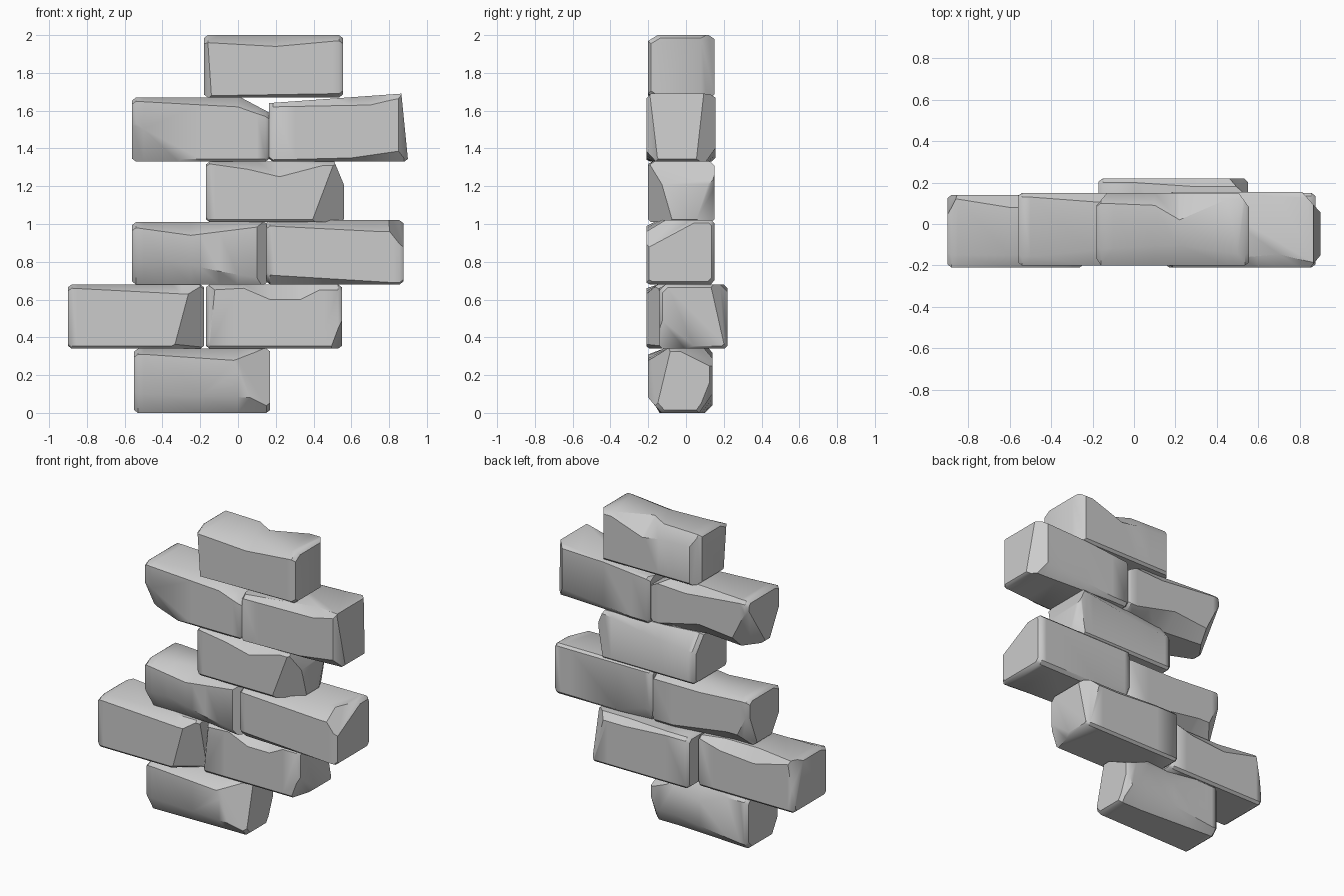
import bpy, bmesh, math
from mathutils import Vector

cube = bpy.data.objects.get("Cube")
if cube:
    bpy.data.objects.remove(cube, do_unlink=True)

# Single stone colour
stone = bpy.data.materials.new("grey_stone")
stone.use_nodes = True
GREY = (0.6, 0.6, 0.6, 1)
stone.diffuse_color = GREY
stone.node_tree.nodes["Principled BSDF"].inputs["Base Color"].default_value = GREY

DEFAULT = [(0, .015, .015)]


def wear_at(points, x):
    """Depth and height of the worn edge at x, interpolated between points."""
    if x <= points[0][0]:
        return points[0][1:]
    for (xa, ya, za), (xb, yb, zb) in zip(points, points[1:]):
        if x <= xb:
            t = (x - xa) / (xb - xa)
            return ya + (yb - ya) * t, za + (zb - za) * t
    return points[-1][1:]


def brick(name, x, z, y=(-.2, .15), ft=DEFAULT, fb=DEFAULT, bt=DEFAULT, bb=DEFAULT, chips=()):
    """Loft a chamfered section along x, then slice chips off the corners.
    ft, fb, bt, bb: wear of front/back, top/bottom edges as (x, depth, height).
    chips: (sign, distance) pairs for x, y, z; sign zero runs along that axis."""
    bm = bmesh.new()
    (x0, x1), (y0, y1), (z0, z1) = x, y, z
    stations = {x0, x0 + .02, x1 - .02, x1}
    for edge in (ft, fb, bt, bb):
        stations |= {p[0] for p in edge if x0 + .04 < p[0] < x1 - .04}
    rings = []
    for s in sorted(stations):
        i = .015 if s in (x0, x1) else 0      # rounded ends
        a, b, c, d = (wear_at(e, s) for e in (fb, bb, bt, ft))
        ya, yb, za, zb = y0 + i, y1 - i, z0 + i, z1 - i
        section = [(ya, za + a[1]), (ya + a[0], za), (yb - b[0], za), (yb, za + b[1]),
                   (yb, zb - c[1]), (yb - c[0], zb), (ya + d[0], zb), (ya, zb - d[1])]
        rings.append([bm.verts.new((s, p, q)) for p, q in section])
    for r, q in zip(rings, rings[1:]):
        for k in range(8):
            n = (k + 1) % 8
            bm.faces.new((r[k], r[n], q[n], q[k]))
    bm.faces.new(rings[0])
    bm.faces.new(rings[-1])

    # Corner chips
    for chip in chips:
        corner = Vector([b[1] if s > 0 else b[0] for b, (s, _) in zip((x, y, z), chip)])
        normal = Vector([s / d if s else 0 for s, d in chip])
        axis = next(k for k in range(3) if chip[k][0])
        corner[axis] -= chip[axis][0] * chip[axis][1]
        bmesh.ops.bisect_plane(bm, geom=bm.verts[:] + bm.edges[:] + bm.faces[:],
                               plane_co=corner, plane_no=normal, clear_outer=True)
        bmesh.ops.holes_fill(bm, edges=[e for e in bm.edges if e.is_boundary], sides=0)
    bmesh.ops.recalc_face_normals(bm, faces=bm.faces[:])

    mesh = bpy.data.meshes.new(name)
    bm.to_mesh(mesh)
    bm.free()
    mesh.materials.append(stone)
    ob = bpy.data.objects.new(name, mesh)
    bpy.context.collection.objects.link(ob)
    bpy.ops.object.select_all(action='DESELECT')
    ob.select_set(True)
    bpy.context.view_layer.objects.active = ob
    bpy.ops.object.shade_smooth_by_angle(angle=math.radians(38))


FLAT = (0, 1)       # chip runs along this axis
# Bottom course
brick("bottom_brick", (-.55, .17), (0, .34), (-.2, .14),
      ft=[(-.5, .08, .03), (.1, .1, .07)],
      fb=[(-.53, .06, .1), (.1, .07, .08)],
      bt=[(-.4, .02, .02), (-.2, .06, .1), (.1, .03, .04)],
      bb=[(-.5, .04, .04), (0, .07, .1)],
      chips=[((1, .22), (-1, .12), (1, .5)), ((1, .25), (1, .2), (1, .1)),
             ((1, .08), (1, .08), (-1, .2))])

# Second course
brick("second_course_right_brick", (-.9, -.18), (.34, .68), (-.21, .14),
      ft=[(-.88, .06, .02), (-.3, .06, .05)],
      bt=[(-.85, .02, .02), (-.6, .06, .08), (-.35, .06, .06), (-.2, .02, .02)],
      chips=[((1, .16), (-1, .14), (-1, .6)), ((-1, .05), (1, .1), (1, .3)),
             ((1, .2), (-1, .15), (-1, .1))])
brick("second_course_left_brick", (-.17, .55), (.34, .68), (-.14, .22),
      ft=[(-.15, .06, .03), (.03, .03, .02), (.17, .09, .08), (.33, .09, .08), (.43, .03, .03)],
      bt=[(0, .02, .02), (.3, .04, .04)],
      chips=[((-1, .05), (-1, .07), (1, .5)), ((1, .06), (-1, .2), (-1, .16)),
             ((1, .1), (1, .09), (1, .4))])

# Third course
brick("third_course_right_brick", (-.56, .16), (.68, 1.01), (-.2, .14),
      ft=[(-.54, .06, .03), (-.25, .1, .07), (.15, .03, .02)],
      fb=[(-.55, .08, .12), (-.38, .08, .13), (-.1, .06, .07), (.12, .02, .03)],
      bt=[(-.5, .03, .02), (-.2, .06, .04)],
      bb=[(-.4, .08, .08), (0, .02, .02)],
      chips=[((1, .06), (-1, .06), FLAT), ((-1, .12), (1, .1), (-1, .25))])
brick("third_course_left_brick", (.15, .875), (.68, 1.02), (-.21, .15),
      ft=[(.16, .06, .03), (.75, .1, .06)],
      fb=[(.16, .05, .05), (.82, .02, .01)],
      bb=[(.2, .04, .08), (.4, .02, .02)],
      chips=[((1, .12), (-1, .28), (1, .15))])

# Fourth course
brick("fourth_course_brick", (-.17, .56), (1.01, 1.33), (-.2, .15),
      ft=[(-.16, .02, .01), (.05, .06, .04), (.22, .1, .08), (.45, .03, .02)],
      bt=[(-.12, .08, .1), (.1, .05, .08), (.5, .02, .02)],
      chips=[((1, .17), (-1, .13), (-1, .45)), ((1, .05), FLAT, (1, .12)),
             ((1, .05), (1, .1), (-1, .3))])

# Fifth course
brick("fifth_course_right_brick", (-.56, .165), (1.33, 1.67), (-.2, .15),
      ft=[(-.55, .04, .02), (0, .09, .05), (.14, .12, .1)],
      bt=[(-.5, .02, .02), (-.1, .05, .06), (.1, .05, .05)],
      bb=[(-.5, .07, .07), (-.2, .1, .1), (.1, .05, .03)],
      chips=[((-1, .28), (-1, .12), (-1, .22)), ((-1, .15), (1, .2), (-1, .3)),
             ((1, .15), FLAT, (1, .08))])
brick("fifth_course_left_brick", (.165, .9), (1.33, 1.69), (-.21, .155),
      ft=[(.18, .08, .07), (.7, .08, .06), (.87, .02, .02)],
      fb=[(.2, .02, .01), (.6, .03, .02), (.88, .05, .06)],
      bt=[(.18, .1, .06), (.5, .08, .03), (.8, .03, .02)],
      bb=[(.3, .02, .02), (.8, .05, .07)],
      chips=[((1, .035), FLAT, (1, .35)), ((1, .05), (-1, .06), FLAT),
             ((1, .09), (1, .1), FLAT), ((-1, .7), FLAT, (1, .05))])

# Top brick
brick("top_brick", (-.18, .555), (1.67, 2.0), (-.2, .15),
      ft=[(-.16, .08, .04), (.2, .1, .06), (.53, .05, .03)],
      bt=[(-.15, .05, .07), (.1, .06, .08), (.22, .13, .1), (.45, .03, .02)],
      fb=[(-.1, .02, .01), (.5, .03, .02)],
      chips=[((1, .05), (1, .07), FLAT), ((-1, .04), (-1, .06), (-1, .6)),
             ((-1, .05), (1, .06), FLAT)])
